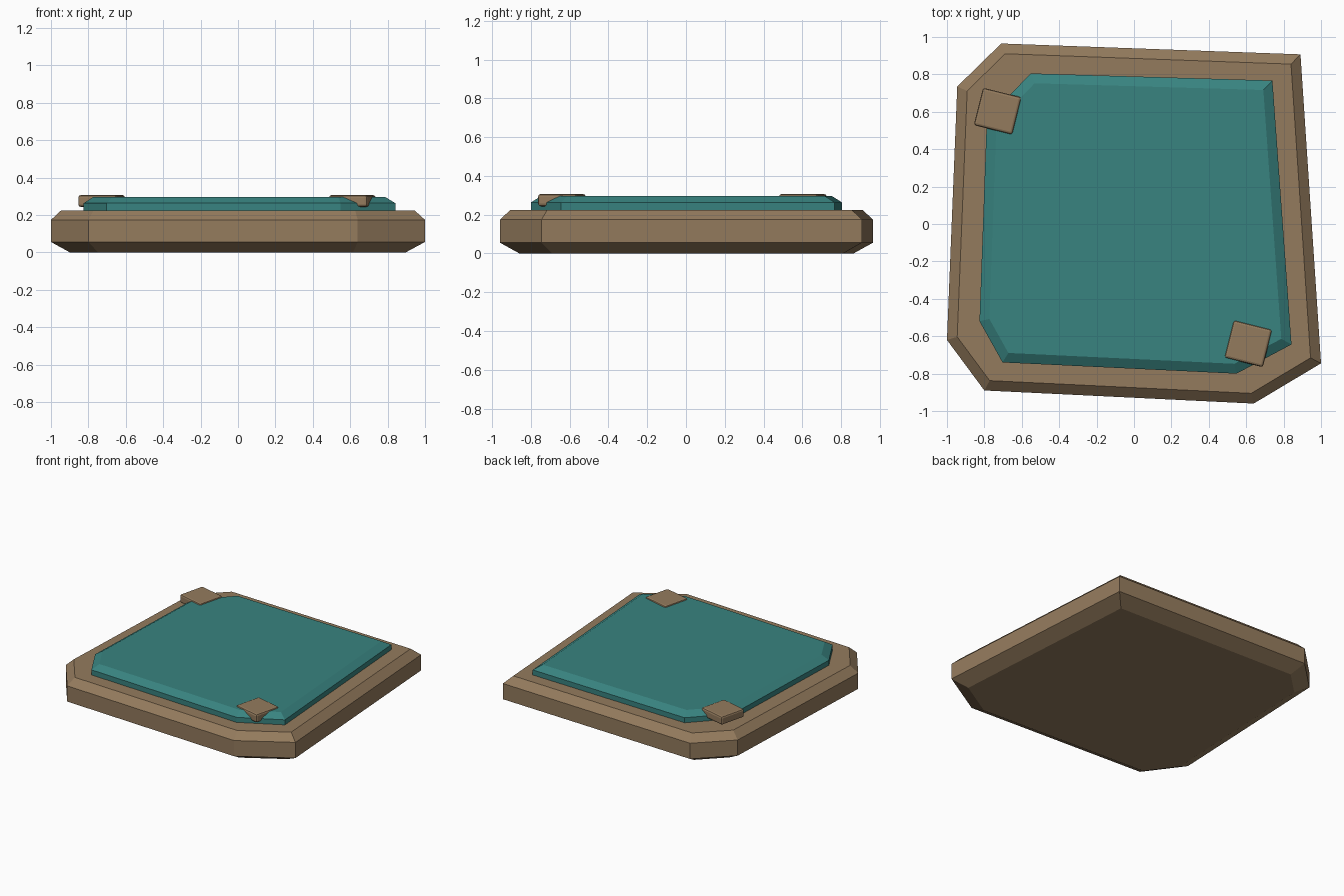
import bpy, bmesh, math
from mathutils import Vector

if "Cube" in bpy.data.objects:
    bpy.data.objects.remove(bpy.data.objects["Cube"], do_unlink=True)


def material(name, rgb):
    m = bpy.data.materials.new(name)
    m.use_nodes = True
    m.diffuse_color = (*rgb, 1)
    m.node_tree.nodes["Principled BSDF"].inputs["Base Color"].default_value = (*rgb, 1)
    return m


brown = material("warm brown", (0.296, 0.198, 0.11))
teal = material("dull teal", (0.04, 0.228, 0.215))


def inset(outline, d):
    """Move every edge of a counter-clockwise outline inward by d."""
    pts = [Vector(p) for p in outline]
    result = []
    for i, p in enumerate(pts):
        a = (p - pts[i - 1]).normalized()
        b = (pts[(i + 1) % len(pts)] - p).normalized()
        na, nb = Vector((-a.y, a.x)), Vector((-b.y, b.x))
        result.append(p + (na + nb) * d / (1 + na.dot(nb)))
    return result


def finish(name, bm, mat):
    bmesh.ops.recalc_face_normals(bm, faces=bm.faces)
    mesh = bpy.data.meshes.new(name)
    bm.to_mesh(mesh)
    bm.free()
    mesh.materials.append(mat)
    obj = bpy.data.objects.new(name, mesh)
    bpy.context.collection.objects.link(obj)
    return obj


def slab(name, outline, layers, mat):
    """Stack inset copies of an outline; layers are (height, inset)."""
    bm = bmesh.new()
    rings = [[bm.verts.new((*p, z)) for p in inset(outline, d)] for z, d in layers]
    for low, high in zip(rings, rings[1:]):
        for i in range(len(low)):
            j = (i + 1) % len(low)
            bm.faces.new((low[i], low[j], high[j], high[i]))
    bm.faces.new(rings[0][::-1])
    bm.faces.new(rings[-1])
    return finish(name, bm, mat)


# Irregular frame with chamfered top and undercut bottom
frame_outline = [(-0.80, -0.89), (0.64, -0.96), (1.0, -0.745), (0.89, 0.907),
                 (-0.71, 0.965), (-0.945, 0.735), (-1.0, -0.62)]
slab("base_frame", frame_outline,
     [(0, 0.1), (0.056, 0), (0.174, 0), (0.225, 0.054)], brown)

# Raised panel with chamfered rim
panel_outline = [(-0.703, -0.74), (0.548, -0.8), (0.842, -0.644), (0.74, 0.767),
                 (-0.553, 0.805), (-0.787, 0.56), (-0.826, -0.52)]
slab("raised_panel", panel_outline,
     [(0.215, 0), (0.263, 0), (0.296, 0.052)], teal)

# Two rounded corner clips sunk into the panel
for name, x, y in (("back_right_clip", -0.729, 0.603), ("front_left_clip", 0.611, -0.64)):
    bm = bmesh.new()
    bmesh.ops.create_cube(bm, size=1)
    bmesh.ops.scale(bm, vec=(0.212, 0.206, 0.063), verts=bm.verts)
    clip = finish(name, bm, brown)
    clip.location = (x, y, 0.275)
    clip.rotation_euler.z = math.radians(-14)
    bevel = clip.modifiers.new("soft_edges", "BEVEL")
    bevel.width = 0.013
    bevel.segments = 2
